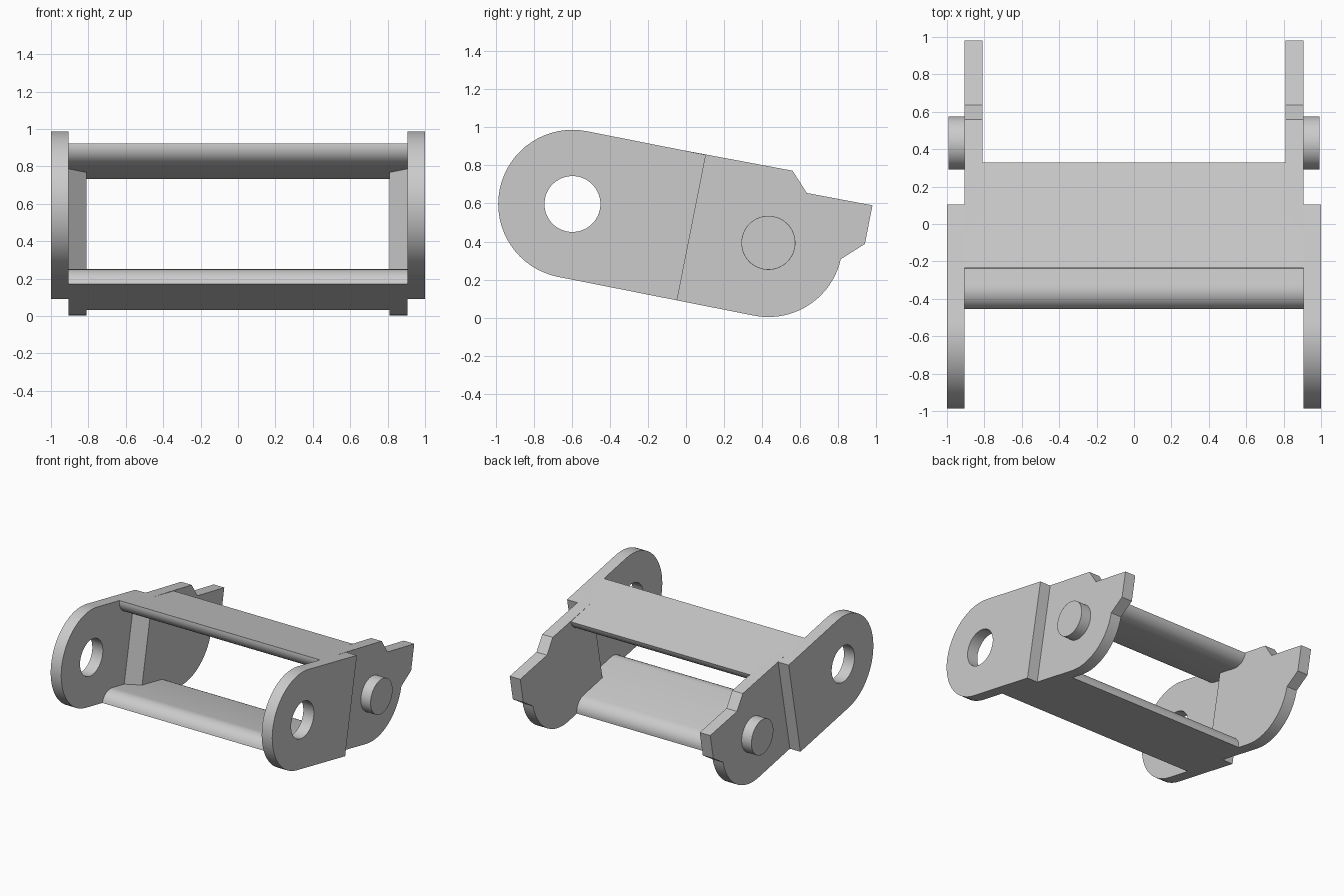
import bpy, bmesh
from math import sin, cos, pi, radians

if "Cube" in bpy.data.objects:
    bpy.data.objects.remove(bpy.data.objects["Cube"])

TILT = radians(11.2)          # the whole link slopes down towards the back
FY, FZ = -0.597, 0.597        # centre of the front hole
R, L = 0.39, 1.05             # plate end radius, hole-to-peg distance


def world(s, n):
    """Side-plane point: s along the link, n across it -> (y, z)."""
    return (FY + s * cos(TILT) + n * sin(TILT), FZ - s * sin(TILT) + n * cos(TILT))


def arc(cs, cn, r, a0, a1, steps, rn=None):
    return [(cs + r * cos(a0 + (a1 - a0) * i / steps),
             cn + (rn or r) * sin(a0 + (a1 - a0) * i / steps)) for i in range(steps + 1)]


def circle(cs, cn, r, steps=48):
    return arc(cs, cn, r, 0, 2 * pi, steps)[:-1]


def prism(name, loops, x0, x1, mirror=True, chamfer=None):
    """Extrude side-plane loops (later loops are holes) from x0 to x1."""
    bm = bmesh.new()
    for loop in loops:
        vs = [bm.verts.new((x0, *world(s, n))) for s, n in loop]
        for i, v in enumerate(vs):
            bm.edges.new((vs[i - 1], v))
    bmesh.ops.triangle_fill(bm, use_beauty=True, use_dissolve=False, edges=bm.edges[:])
    ext = bmesh.ops.extrude_face_region(bm, geom=bm.faces[:])
    for v in ext["geom"]:
        if isinstance(v, bmesh.types.BMVert):
            v.co.x = x1
    if chamfer:               # slide the inner front corners back along the link
        bm.verts.ensure_lookup_table()
        for i in chamfer[0]:
            bm.verts[i].co.y += chamfer[1] * cos(TILT)
            bm.verts[i].co.z -= chamfer[1] * sin(TILT)
    bmesh.ops.recalc_face_normals(bm, faces=bm.faces[:])
    me = bpy.data.meshes.new(name)
    bm.to_mesh(me)
    bm.free()
    for p in me.polygons:
        p.use_smooth = True
    me.set_sharp_from_angle(angle=radians(30))
    ob = bpy.data.objects.new(name, me)
    bpy.context.collection.objects.link(ob)
    if mirror:
        ob.modifiers.new("mirror", 'MIRROR').use_axis[0] = True
    return ob


def to_local(y, z):
    dy, dz = y - FY, z - FZ
    return (dy * cos(TILT) - dz * sin(TILT), dy * sin(TILT) + dz * cos(TILT))


# Outer plates: round front end with a hole, square cut at the back
STEP = 0.638
outer = [(STEP, -R), (STEP, R)] + arc(0, 0, R, pi / 2, 3 * pi / 2, 32)
prism("outer_plate", [outer, circle(0, 0, 0.147)], 0.905, 1.0)

# Inner plates: chamfered front edge, stop tab and round lower back corner
tab = [to_local(*p) for p in ((0.56, 0.772), (0.635, 0.655), (0.98, 0.59), (0.94, 0.387))]
inner = [(STEP - 0.15, -R), (STEP - 0.15, R)] + tab + arc(L, 0, R, radians(-1.5), -pi / 2, 20)
prism("inner_plate", [inner], 0.81, 0.905, chamfer=((0, 1), 0.097))

# Pegs on the outside of the inner plates
peg = prism("peg", [circle(L, 0, 0.142)], 0.9, 0.993)
bev = peg.modifiers.new("bevel", 'BEVEL')
bev.width, bev.segments, bev.limit_method = 0.01, 2, 'ANGLE'


# Cross bars: flat outside, rounded front and back on the inside
def bar(name, s0, s1, side):
    t, d = 0.1, 0.11
    pts = arc(s0 + d, 0, d, pi, pi / 2, 8, t) + arc(s1 - d, 0, d, pi / 2, 0, 8, t)
    prism(name, [[(s, side * (R - n)) for s, n in pts]], -0.905, 0.905, mirror=False)


bar("top_bar", 0.2915, 0.867, 1)
bar("bottom_bar", 0.222, 0.941, -1)
